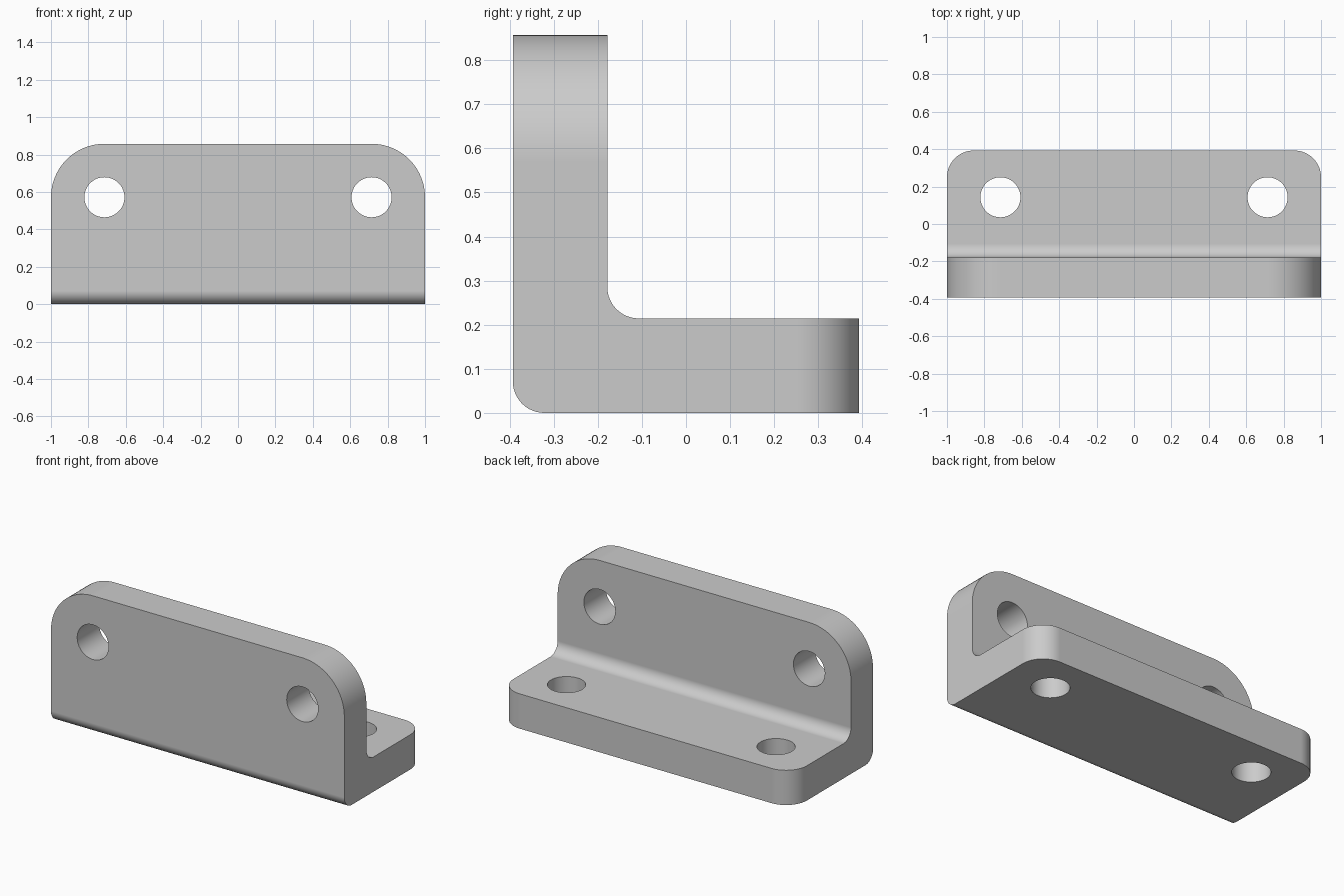
import bpy
import bmesh
from math import radians
from mathutils import Matrix, Vector

cube = bpy.data.objects.get("Cube")
if cube:
    bpy.data.objects.remove(cube, do_unlink=True)

# All dimensions are multiples of one module; the bracket is 28 modules wide
U = 1 / 14
WIDTH, DEPTH, HEIGHT, THICK = 28 * U, 11 * U, 12 * U, 3 * U
FRONT, BACK = -DEPTH / 2, DEPTH / 2

grey = bpy.data.materials.new("plain grey")
grey.use_nodes = True
grey.diffuse_color = (0.6, 0.6, 0.6, 1)
grey.node_tree.nodes["Principled BSDF"].inputs["Base Color"].default_value = grey.diffuse_color


def make_object(name, bm):
    mesh = bpy.data.meshes.new(name)
    bm.to_mesh(mesh)
    bm.free()
    mesh.materials.append(grey)
    obj = bpy.data.objects.new(name, mesh)
    bpy.context.collection.objects.link(obj)
    return obj


def round_edges(bm, test, radius, segments):
    """Round every edge whose two ends both satisfy the test."""
    edges = [e for e in bm.edges if all(test(v.co) for v in e.verts)]
    bmesh.ops.bevel(bm, geom=edges, offset=radius, segments=segments,
                    profile=0.5, affect='EDGES', clamp_overlap=False)


def near(a, b):
    return abs(a - b) < 1e-4


# L-shaped section extruded across the width
bm = bmesh.new()
section = [(FRONT, 0), (BACK, 0), (BACK, THICK), (FRONT + THICK, THICK),
           (FRONT + THICK, HEIGHT), (FRONT, HEIGHT)]
end = bm.faces.new([bm.verts.new((-WIDTH / 2, y, z)) for y, z in section])
side = bmesh.ops.extrude_face_region(bm, geom=[end])
bmesh.ops.translate(bm, vec=(WIDTH, 0, 0),
                    verts=[g for g in side["geom"] if isinstance(g, bmesh.types.BMVert)])
bmesh.ops.recalc_face_normals(bm, faces=bm.faces)

# Inner and outer bend, then the free corners of each flange
round_edges(bm, lambda c: near(c.y, FRONT + THICK) and near(c.z, THICK), U, 12)
round_edges(bm, lambda c: near(c.y, FRONT) and near(c.z, 0), U, 12)
for sx in (-1, 1):
    x = sx * WIDTH / 2
    round_edges(bm, lambda c: near(c.x, x) and near(c.z, HEIGHT), 4 * U, 20)
    round_edges(bm, lambda c: near(c.x, x) and near(c.y, BACK), 2 * U, 16)
bracket = make_object("angle_bracket", bm)

# Bolt holes: two through each flange
bm = bmesh.new()
for sx in (-1, 1):
    for centre, turn in ((Vector((sx * 10 * U, FRONT + THICK / 2, 8 * U)), 90),
                         (Vector((sx * 10 * U, 2 * U, THICK / 2)), 0)):
        bmesh.ops.create_cone(
            bm, cap_ends=True, segments=48, radius1=1.5 * U, radius2=1.5 * U, depth=THICK * 1.5,
            matrix=Matrix.Translation(centre) @ Matrix.Rotation(radians(turn), 4, 'X'))
cutter = make_object("hole_cutter", bm)
cutter.hide_render = True

bpy.context.view_layer.objects.active = bracket
bracket.select_set(True)
cut = bracket.modifiers.new("holes", 'BOOLEAN')
cut.operation, cut.solver, cut.object = 'DIFFERENCE', 'EXACT', cutter
bpy.ops.object.modifier_apply(modifier=cut.name)
bpy.data.objects.remove(cutter, do_unlink=True)

# Smooth bends with truly flat plates
bpy.ops.object.shade_smooth_by_angle(angle=radians(30))
flat = bracket.modifiers.new("flat_plates", 'WEIGHTED_NORMAL')
flat.keep_sharp = True
